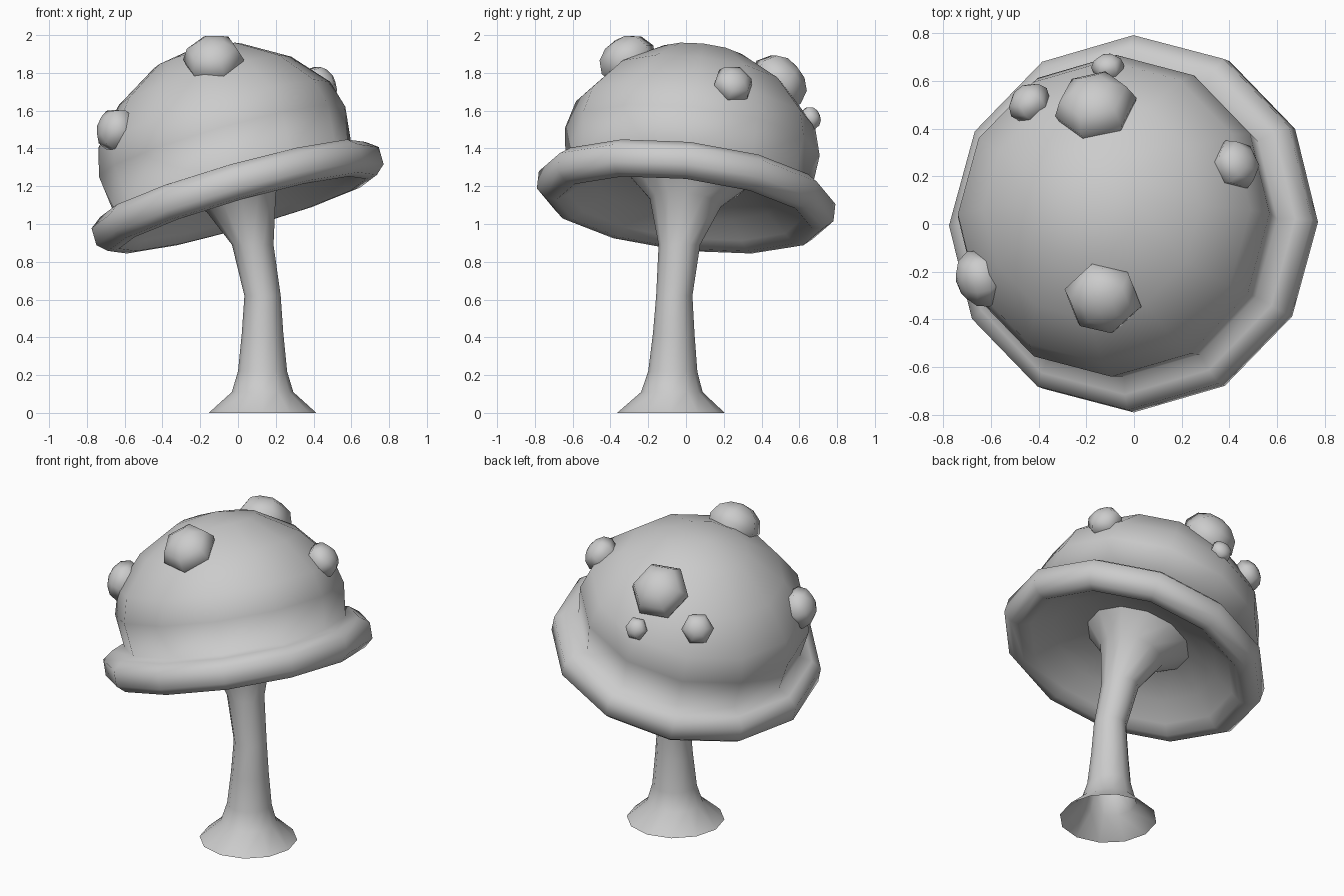
import bpy, bmesh, math
from mathutils import Vector, Matrix

if "Cube" in bpy.data.objects:
    bpy.data.objects.remove(bpy.data.objects["Cube"])

grey = bpy.data.materials.new("plain_grey")
grey.diffuse_color = (0.6, 0.6, 0.6, 1)
grey.use_nodes = True
grey.node_tree.nodes["Principled BSDF"].inputs["Base Color"].default_value = grey.diffuse_color

UP = Vector((0, 0, 1))
AXIS = Vector((-0.272, 0.11, 0.956)).normalized()
TILT = UP.rotation_difference(AXIS).to_matrix().to_4x4()
CAP = Matrix.Translation((0, 0, 1.14)) @ TILT


def lathe(name, rings, sides, sharp=180):
    """Skin a list of (matrix, radius) rings; zero radius closes to a point."""
    bm = bmesh.new()
    loops = []
    for mat, r in rings:
        if r == 0:
            loops.append([bm.verts.new(mat @ Vector((0, 0, 0)))] * sides)
        else:
            angles = [2 * math.pi * i / sides for i in range(sides)]
            loops.append([bm.verts.new(mat @ Vector((r * math.cos(a), r * math.sin(a), 0)))
                          for a in angles])
    for lo, hi in zip(loops, loops[1:]):
        for i in range(sides):
            j = (i + 1) % sides
            quad = dict.fromkeys((lo[i], lo[j], hi[j], hi[i]))
            bm.faces.new(list(quad))
    bmesh.ops.recalc_face_normals(bm, faces=bm.faces)
    mesh = bpy.data.meshes.new(name)
    bm.to_mesh(mesh)
    bm.free()
    mesh.materials.append(grey)
    obj = bpy.data.objects.new(name, mesh)
    bpy.context.collection.objects.link(obj)
    bpy.context.view_layer.objects.active = obj
    obj.select_set(True)
    bpy.ops.object.shade_smooth_by_angle(angle=math.radians(sharp))
    obj.select_set(False)
    return obj


def shift(x, y, z):
    return Matrix.Translation((x, y, z))


# Tilted cap: hollow underside, rolled rim, domed top
cap_profile = [(0, 0.10), (0.30, 0.09), (0.50, 0.03), (0.62, -0.05), (0.68, -0.09),
               (0.74, -0.085), (0.79, -0.04), (0.79, 0.055), (0.73, 0.10), (0.655, 0.11),
               (0.678, 0.31), (0.637, 0.46), (0.475, 0.645), (0.24, 0.785), (0, 0.83)]
lathe("cap", [(CAP @ shift(0, 0, a), r) for r, a in cap_profile], 12)

# Bent stem with flared foot, leaning into the cap at the top
stem_rings = [(shift(x, y, z), r) for x, y, z, r in [
    (0.13, -0.08, 0, 0.285), (0.13, -0.075, 0.11, 0.163), (0.13, -0.07, 0.22, 0.13),
    (0.13, -0.065, 0.42, 0.11), (0.13, -0.062, 0.62, 0.096), (0.078, -0.035, 0.89, 0.11)]]
stem_rings += [(CAP @ shift(0.01, 0, -0.03), 0.19), (CAP @ shift(0, 0, 0.095), 0.32)]
lathe("stem", stem_rings, 12)

# Raised spots: x, y, z, radius
spots = [(-0.13, -0.31, 1.87, 0.165), (-0.16, 0.49, 1.75, 0.175), (0.43, 0.25, 1.74, 0.11),
         (-0.65, -0.23, 1.50, 0.125), (-0.44, 0.51, 1.59, 0.095), (-0.11, 0.66, 1.56, 0.07),
         (-0.67, 0.10, 1.24, 0.03), (-0.67, 0.02, 1.28, 0.03)]
dome_centre = CAP @ Vector((0, 0, 0.2))
for n, (x, y, z, r) in enumerate(spots, 1):
    out = (Vector((x, y, z)) - dome_centre).normalized()
    base = shift(x, y, z) @ out.to_track_quat('Z', 'Y').to_matrix().to_4x4()
    rings = [(base @ shift(0, 0, h * r), w * r)
             for w, h in [(0.85, -0.4), (1, 0), (0.82, 0.42), (0.45, 0.66), (0, 0.74)]]
    lathe(f"spot_{n}", rings, 6)
